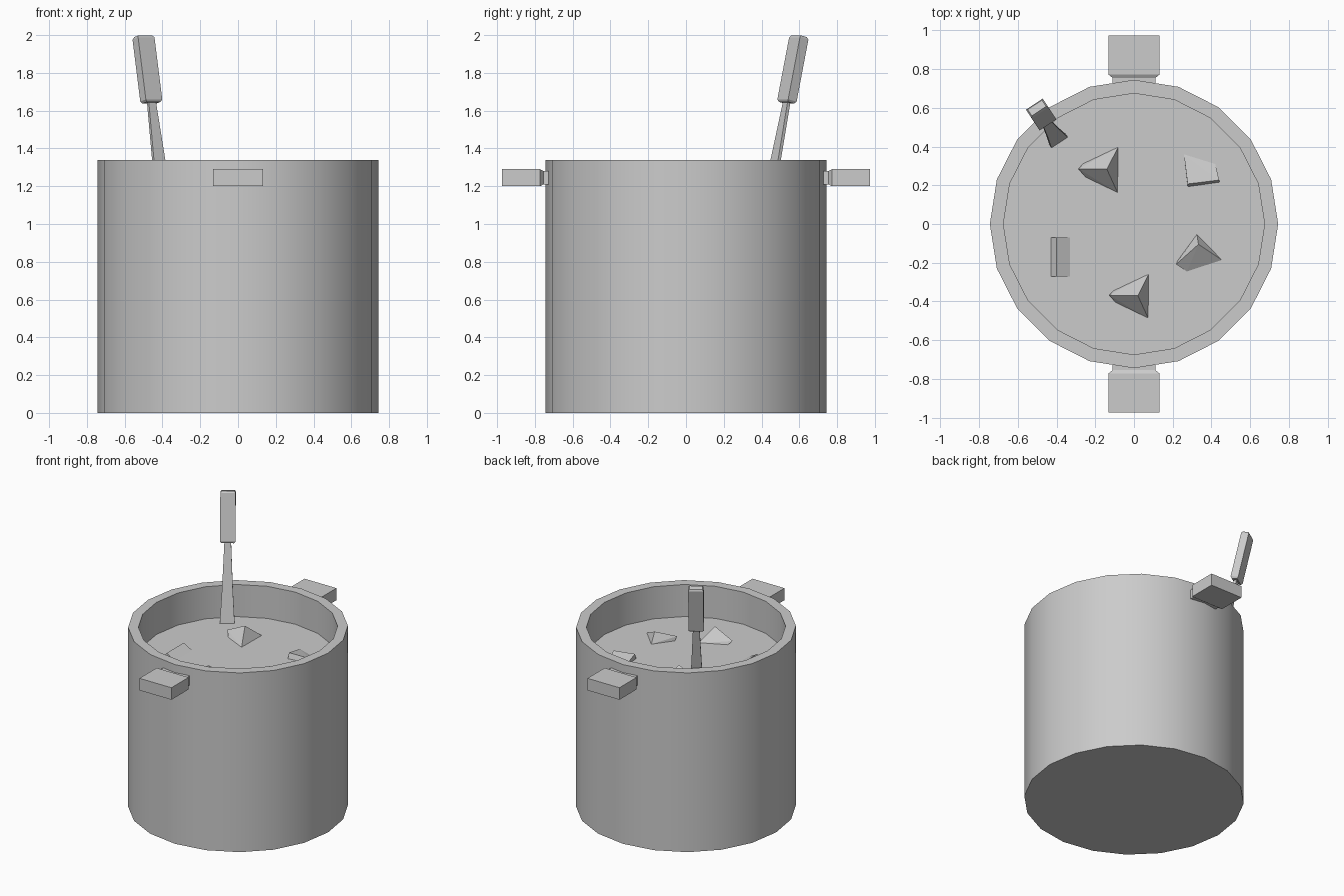
import bpy, bmesh, math
from mathutils import Vector

if "Cube" in bpy.data.objects:
    bpy.data.objects.remove(bpy.data.objects["Cube"])

LEVEL = 1.10   # broth surface height
SIDES = 20


def finish(name, bm, smooth=False):
    bmesh.ops.recalc_face_normals(bm, faces=bm.faces[:])
    mesh = bpy.data.meshes.new(name)
    bm.to_mesh(mesh)
    bm.free()
    ob = bpy.data.objects.new(name, mesh)
    bpy.context.collection.objects.link(ob)
    if smooth:
        bpy.context.view_layer.objects.active = ob
        ob.select_set(True)
        bpy.ops.object.shade_smooth_by_angle(angle=math.radians(30))
        ob.select_set(False)
    return ob


def skin(bm, rings):
    """Join closed rings of equal length and cap both ends."""
    rings = [[bm.verts.new(p) for p in ring] for ring in rings]
    n = len(rings[0])
    for a, b in zip(rings, rings[1:]):
        for i in range(n):
            j = (i + 1) % n
            bm.faces.new((a[i], a[j], b[j], b[i]))
    bm.faces.new(rings[0])
    bm.faces.new(rings[-1])


def circle(r, z):
    return [(r * math.cos(i * math.tau / SIDES), r * math.sin(i * math.tau / SIDES), z)
            for i in range(SIDES)]


def bar(name, sections, u, v):
    """Loft rectangles given as (centre, width along u, thickness along v)."""
    bm = bmesh.new()
    skin(bm, [[c + u * w / 2 * a + v * t / 2 * b for a, b in ((-1, -1), (1, -1), (1, 1), (-1, 1))]
              for c, w, t in sections])
    return finish(name, bm)


def chunk(name, points, offset=(0, 0, 0)):
    """Floating piece: convex hull, heights measured from the broth."""
    bm = bmesh.new()
    for p in points:
        bm.verts.new(Vector(p) + Vector(offset) + Vector((0, 0, LEVEL)))
    bmesh.ops.convex_hull(bm, input=bm.verts[:])
    return finish(name, bm)


# Pot: outer wall, flat rim, inner wall, floor
bm = bmesh.new()
skin(bm, [circle(r, z) for r, z in ((0.745, 0), (0.745, 1.34), (0.675, 1.34), (0.675, 0.07))])
finish("pot", bm, smooth=True)

# Broth surface
bm = bmesh.new()
bm.faces.new([bm.verts.new(p) for p in circle(0.675, LEVEL)])
finish("broth", bm)

# Side handles with a pinched neck
X, Z = Vector((1, 0, 0)), Vector((0, 0, 1))
for side, name in ((-1, "front_handle"), (1, "back_handle")):
    bar(name, [(Vector((0, side * y, 1.245)), w, t) for y, w, t in
               ((0.975, 0.264, 0.09), (0.772, 0.264, 0.09), (0.755, 0.22, 0.07), (0.70, 0.22, 0.07))], X, Z)

# Ladle leaning on the rim: flared shaft and thick grip
axis = Vector((-0.125, 0.19, 1))
u = Vector((0.835, 0.55, 0)).normalized()
v = axis.cross(u).normalized()


def on_axis(z):
    return Vector((-0.42, 0.475, 1.34)) + axis * (z - 1.34)


bar("ladle_shaft", [(on_axis(z), w, t) for z, w, t in
                    ((1.06, 0.105, 0.02), (1.34, 0.072, 0.018), (1.65, 0.045, 0.018))], u, v)
bar("ladle_grip", [(on_axis(z), w, t) for z, w, t in
                   ((1.642, 0.088, 0.04), (1.654, 0.104, 0.055),
                    (1.982, 0.104, 0.055), (1.994, 0.088, 0.04))], u, v)

# Food pieces poking out of the broth
wedge = [(-0.288, 0.285, 0.03), (-0.14, 0.283, 0.10), (-0.25, 0.242, 0), (-0.262, 0.312, 0),
         (-0.082, 0.397, 0), (-0.085, 0.163, 0)]
chunk("food_back_left", wedge)
chunk("food_front", wedge, (0.16, -0.653, -0.004))
chunk("food_right", [(0.218, -0.208, 0.03), (0.333, -0.105, 0.073), (0.325, -0.054, 0),
                     (0.454, -0.186, 0), (0.273, -0.245, 0), (0.225, -0.19, 0)])
chunk("food_back_right", [(0.258, 0.36, 0.004), (0.42, 0.31, 0.002), (0.44, 0.227, 0.03),
                          (0.277, 0.207, 0.04), (0.442, 0.216, 0), (0.278, 0.193, 0)])
chunk("food_left", [(x, y, z) for y in (-0.272, -0.07)
                    for x, z in ((-0.43, 0), (-0.40, 0.038), (-0.33, 0))])
